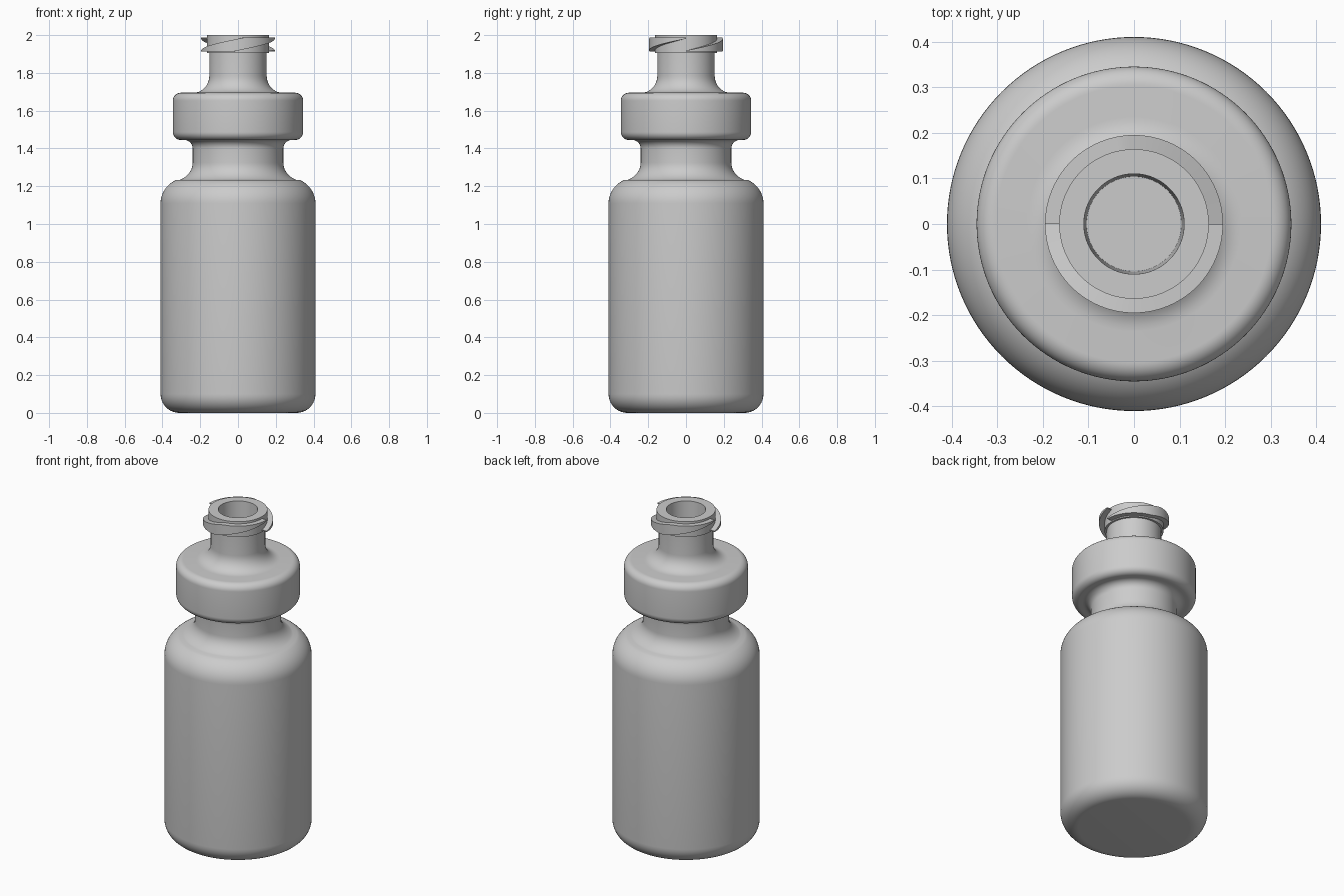
import bpy
import bmesh
from math import sin, cos, pi, radians

if "Cube" in bpy.data.objects:
    bpy.data.objects.remove(bpy.data.objects["Cube"])

grey = bpy.data.materials.new("plain grey")
grey.use_nodes = True
grey.diffuse_color = (0.6, 0.6, 0.6, 1)
grey.node_tree.nodes["Principled BSDF"].inputs["Base Color"].default_value = (0.6, 0.6, 0.6, 1)


def arc(cr, cz, rr, rz, start, end, steps=10):
    """Points (radius, height) along an elliptical arc, angles in degrees."""
    angles = [radians(start + (end - start) * i / steps) for i in range(steps + 1)]
    return [(cr + rr * cos(a), cz + rz * sin(a)) for a in angles]


def finish(name, bm):
    bmesh.ops.remove_doubles(bm, verts=bm.verts, dist=0.0002)
    bmesh.ops.recalc_face_normals(bm, faces=bm.faces)
    mesh = bpy.data.meshes.new(name)
    bm.to_mesh(mesh)
    bm.free()
    mesh.materials.append(grey)
    obj = bpy.data.objects.new(name, mesh)
    bpy.context.collection.objects.link(obj)
    bpy.ops.object.select_all(action="DESELECT")
    obj.select_set(True)
    bpy.context.view_layer.objects.active = obj
    bpy.ops.object.shade_smooth_by_angle(angle=radians(32))
    return obj


def lathe(name, profile, segments=128):
    bm = bmesh.new()
    verts = [bm.verts.new((r, 0, z)) for r, z in profile]
    edges = [bm.edges.new(pair) for pair in zip(verts, verts[1:])]
    bmesh.ops.spin(bm, geom=verts + edges, cent=(0, 0, 0), axis=(0, 0, 1),
                   angle=2 * pi, steps=segments)
    return finish(name, bm)


# Bottle: rounded base, straight wall, soft shoulder, neck flaring under the collar
lathe("bottle",
      [(0, 0)]
      + arc(0.31, 0.10, 0.10, 0.10, -90, 0)
      + arc(0.27, 1.11, 0.14, 0.135, 0, 65)
      + arc(0.355, 1.325, 0.115, 0.10, 245, 180)
      + arc(0.285, 1.40, 0.045, 0.045, 180, 90)
      + [(0.285, 1.46), (0, 1.46)])

# Collar and spout: one turned piece with a tapered bore
lathe("collar_and_spout",
      [(0, 1.445)]
      + arc(0.303, 1.487, 0.042, 0.042, -90, 0)
      + arc(0.303, 1.653, 0.042, 0.042, 0, 90)
      + arc(0.235, 1.785, 0.083, 0.09, 270, 180)
      + [(0.152, 1.905), (0.164, 1.905), (0.164, 2.0),
         (0.11, 2.0), (0.104, 1.76), (0, 1.76)])

# Two-start thread: half-turn ramps that swell and then taper out
LOW, HIGH, STEPS = 1.912, 1.987, 48
INNER, OUTER = 0.158, 0.195


def thread(name, start):
    bm = bmesh.new()
    rings = []
    for i in range(STEPS + 1):
        t = 180 * i / STEPS
        top = min(HIGH, LOW + 0.006 + (HIGH - LOW) * t / 108)
        bottom = max(LOW, HIGH - 0.006 - (HIGH - LOW) * (180 - t) / 108)
        a = start + radians(t)
        corners = [(INNER, bottom), (OUTER, bottom), (OUTER, top), (INNER, top)]
        rings.append([bm.verts.new((r * cos(a), r * sin(a), z)) for r, z in corners])
    for lower, upper in zip(rings, rings[1:]):
        for k in range(4):
            n = (k + 1) % 4
            bm.faces.new((lower[k], lower[n], upper[n], upper[k]))
    bm.faces.new(rings[0])
    bm.faces.new(rings[-1])
    return finish(name, bm)


thread("front_thread", pi)
thread("back_thread", 0)
